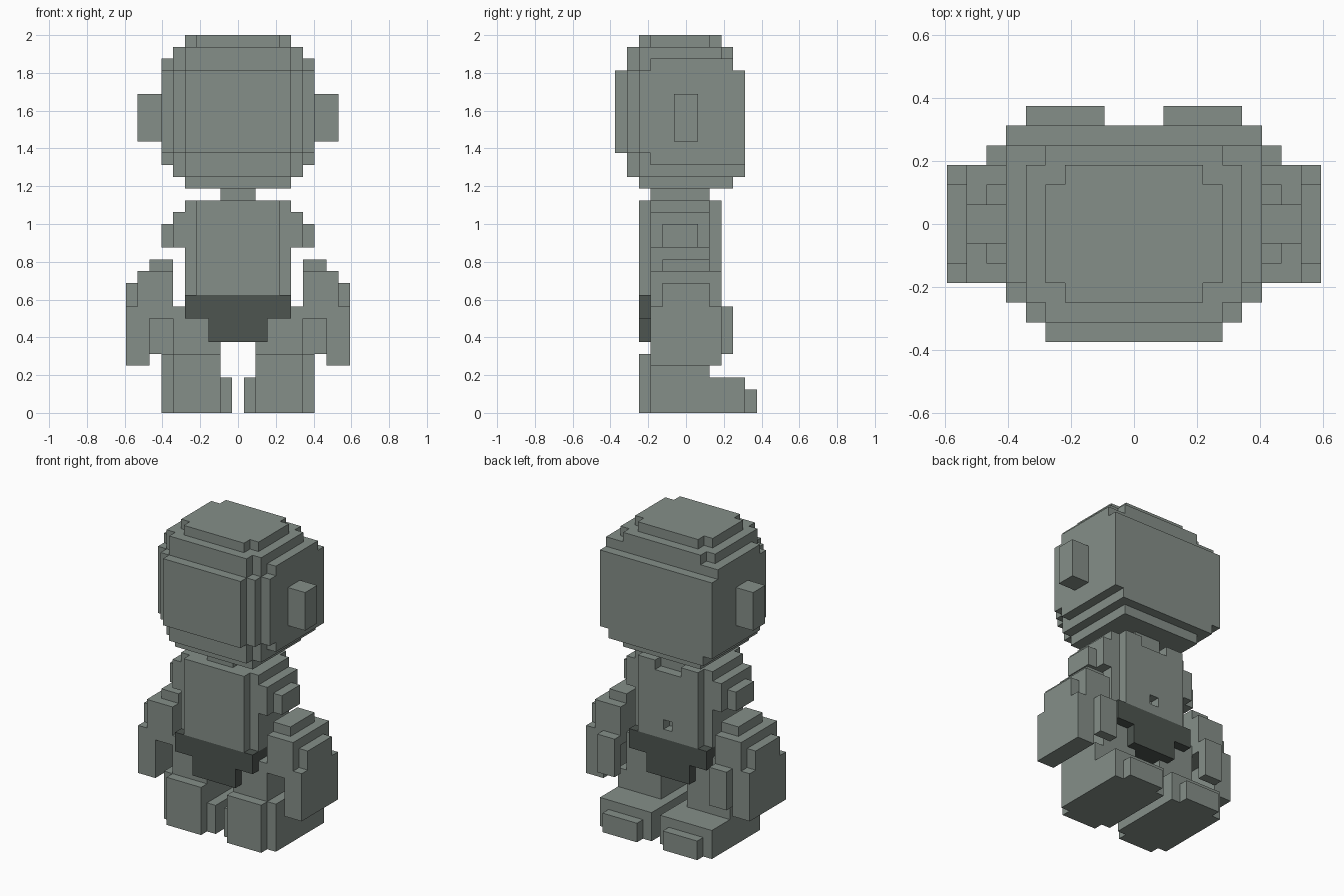
import bpy
import bmesh

cube = bpy.data.objects.get("Cube")
if cube:
    bpy.data.objects.remove(cube, do_unlink=True)

U = 1 / 16  # size of one block


def material(name, color):
    mat = bpy.data.materials.new(name)
    mat.use_nodes = True
    mat.diffuse_color = (*color, 1)
    bsdf = next(n for n in mat.node_tree.nodes if n.type == 'BSDF_PRINCIPLED')
    bsdf.inputs["Base Color"].default_value = (*color, 1)
    return mat


grey = material("stone_grey", (0.235, 0.275, 0.25))
dark = material("dark_grey", (0.075, 0.09, 0.08))


def blocks(name, boxes, mat=grey, side=1):
    """One object from boxes given as (x range, y range, z range) in blocks."""
    bm = bmesh.new()
    for ranges in boxes:
        verts = bmesh.ops.create_cube(bm, size=1)["verts"]
        for v in verts:
            for axis, (low, high) in enumerate(ranges):
                v.co[axis] = (high if v.co[axis] > 0 else low) * U
            v.co.x *= side
    bmesh.ops.recalc_face_normals(bm, faces=bm.faces)
    mesh = bpy.data.meshes.new(name)
    bm.to_mesh(mesh)
    bm.free()
    mesh.materials.append(mat)
    obj = bpy.data.objects.new(name, mesh)
    bpy.context.collection.objects.link(obj)


def wide(half, y, z):
    """A box centred on the middle plane."""
    return ((-half, half), y, z)


# Head: stepped tiers, narrowing towards the crown and chin
blocks("head", [
    wide(3.5, (-4, 3), (31, 32)), wide(4.5, (-3, 2), (31, 32)),
    wide(4.5, (-5, 4), (29, 31)), wide(5.5, (-4, 3), (30, 31)),
    wide(5.5, (-4, 4), (29, 30)), wide(6.5, (-3, 4), (29, 30)),
    wide(4.5, (-6, 5), (22, 29)), wide(5.5, (-5, 5), (22, 29)),
    wide(6.5, (-4, 5), (22, 29)),
    wide(4.5, (-5, 5), (20, 22)), wide(5.5, (-4, 5), (20, 22)),
    wide(6.5, (-3, 5), (21, 22)),
    wide(4.5, (-4, 4), (19, 20)),
])
blocks("neck", [wide(1.5, (-3, 2), (18, 19))])

# Torso: core, front plate and a notched back plate around a small hole
back = (2, 3)
blocks("torso", [
    wide(4.5, (-3, 2), (10, 18)),
    wide(3.5, (-4, -3), (10, 18)),
    wide(3.5, back, (10, 11)),
    wide(3.5, back, (12, 17)),
    ((-3.5, -0.5), back, (11, 12)), ((0.5, 3.5), back, (11, 12)),
    ((-3.5, -1.5), back, (17, 18)), ((1.5, 3.5), back, (17, 18)),
])

# Shorts
blocks("shorts", [
    wide(4.5, (-4, 3), (8, 10)),
    wide(2.5, (-4, 3), (6, 8)),
], dark)

# Paired parts
for label, side in (("left", 1), ("right", -1)):
    blocks(label + "_ear", [((6.5, 8.5), (-1, 1), (23, 27))], side=side)
    blocks(label + "_shoulder", [
        ((4.5, 5.5), (-3, 2), (14, 17)),
        ((5.5, 6.5), (-2, 1), (14, 16)),
    ], side=side)
    blocks(label + "_arm", [
        ((5.5, 7.5), (-2, 2), (12, 13)),
        ((5.5, 8.5), (-3, 3), (8, 12)),
        ((7.5, 8.5), (-3, 3), (4, 8)),
        ((8.5, 9.5), (-3, 3), (4, 9)),
        ((8.5, 9.5), (-2, 2), (9, 11)),
    ], side=side)
    blocks(label + "_thumb", [((5.5, 7.5), (3, 4), (5, 9))], side=side)
    blocks(label + "_leg", [
        ((1.5, 5.5), (-3, 2), (3, 9)),
        ((5.5, 6.5), (-3, 2), (3, 5)),
        ((1.5, 5.5), (-4, -3), (0, 5)),
    ], side=side)
    blocks(label + "_foot", [
        ((0.5, 6.5), (-3, 5), (0, 3)),
        ((1.5, 5.5), (5, 6), (0, 2)),
    ], side=side)
